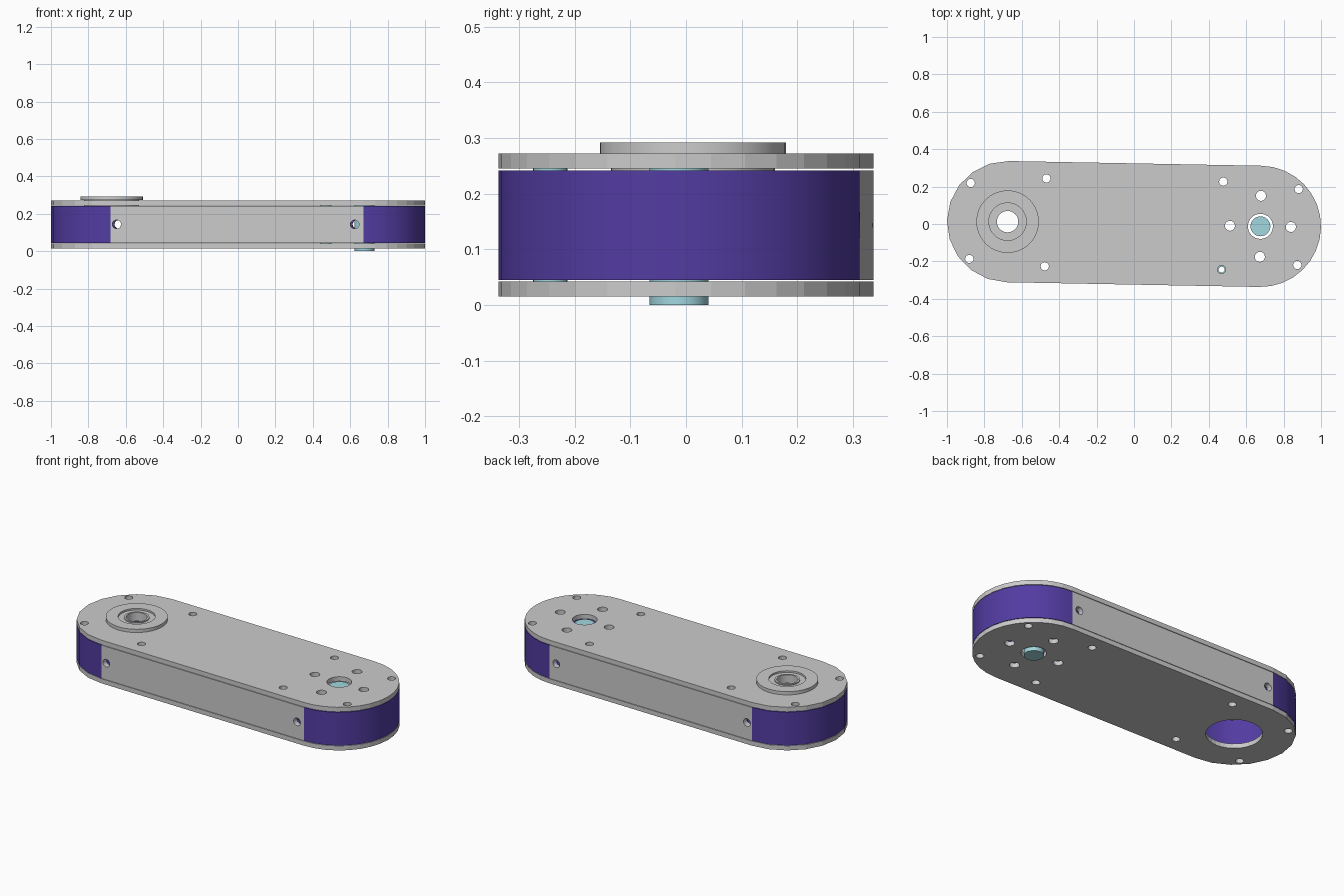
import bpy, bmesh
from math import pi, sin, cos
from mathutils import Matrix

if "Cube" in bpy.data.objects:
    bpy.data.objects.remove(bpy.data.objects["Cube"])

TILT = Matrix.Rotation(-0.0186, 4, 'Z')   # whole link is slightly turned
C, R = 0.676, 0.324                       # end centres and end radius
Z0, Z1 = 0.0445, 0.242                    # height range of the walls


def material(name, rgb):
    m = bpy.data.materials.new(name)
    m.diffuse_color = (*rgb, 1)
    m.use_nodes = True
    m.node_tree.nodes["Principled BSDF"].inputs["Base Color"].default_value = m.diffuse_color
    return m


PURPLE = material("purple", (0.085, 0.045, 0.36))
BLUE = material("light_blue", (0.36, 0.68, 0.74))


def finish(name, bm, mat=None, tilt=True):
    bmesh.ops.recalc_face_normals(bm, faces=bm.faces[:])
    if tilt:
        bm.transform(TILT)
    me = bpy.data.meshes.new(name)
    bm.to_mesh(me)
    bm.free()
    ob = bpy.data.objects.new(name, me)
    bpy.context.collection.objects.link(ob)
    if mat:
        me.materials.append(mat)
    return ob


def smooth(ob, angle=0.5):
    bpy.ops.object.select_all(action='DESELECT')
    ob.select_set(True)
    bpy.context.view_layer.objects.active = ob
    bpy.ops.object.shade_smooth_by_angle(angle=angle)


def prism(name, pts, z0, z1, mat=None):
    bm = bmesh.new()
    f = bm.faces.new([bm.verts.new((x, y, z0)) for x, y in pts])
    ext = bmesh.ops.extrude_face_region(bm, geom=[f])['geom']
    bmesh.ops.translate(bm, vec=(0, 0, z1 - z0),
                        verts=[v for v in ext if isinstance(v, bmesh.types.BMVert)])
    return finish(name, bm, mat)


def arc(cx, r, a0, a1, n):
    return [(cx + r * cos(a0 + (a1 - a0) * i / n), r * sin(a0 + (a1 - a0) * i / n))
            for i in range(n + 1)]


def lathe(name, cx, cy, profile, mat=None, n=48):
    # closed (radius, z) loop revolved about a vertical axis
    bm = bmesh.new()
    rings = [[bm.verts.new((cx + r * cos(2 * pi * i / n), cy + r * sin(2 * pi * i / n), z))
              for r, z in profile] for i in range(n)]
    k = len(profile)
    for i in range(n):
        a, b = rings[i], rings[(i + 1) % n]
        for j in range(k):
            bm.faces.new((a[j], b[j], b[(j + 1) % k], a[(j + 1) % k]))
    ob = finish(name, bm, mat)
    smooth(ob)
    return ob


def drill(ob, holes, sideways=False):
    # cut round holes (x, y, radius) with one cutter, then drop the cutter
    bm = bmesh.new()
    for x, y, r in holes:
        if sideways:
            m = Matrix.Translation((x, 0, y)) @ Matrix.Rotation(pi / 2, 4, 'X')
        else:
            m = Matrix.Translation((x, y, 0.14))
        bmesh.ops.create_cone(bm, cap_ends=True, segments=32 if r > 0.04 else 20,
                              radius1=r, radius2=r, depth=1.0, matrix=m)
    cutter = finish("cutter", bm)
    cutter.hide_render = True
    mod = ob.modifiers.new("drill", 'BOOLEAN')
    mod.operation, mod.solver, mod.object = 'DIFFERENCE', 'EXACT', cutter
    dg = bpy.context.evaluated_depsgraph_get()
    me = bpy.data.meshes.new_from_object(ob.evaluated_get(dg))
    ob.modifiers.clear()
    ob.data = me
    bpy.data.objects.remove(cutter)


# hole patterns
BOLTS = [(sx * x, sy * y, 0.022) for x, y in ((0.877, 0.203), (0.473, 0.235))
         for sx in (-1, 1) for sy in (-1, 1)]
FLANGE = [(C + 0.163 * cos(i * pi / 2), 0.163 * sin(i * pi / 2), 0.027) for i in range(4)]
SHAFT = [(C, 0, 0.067)]
SIDE = [(-0.643, 0.1435, 0.023), (0.63, 0.1435, 0.023)]

# top and bottom plates
outline = arc(C, R, -pi / 2, pi / 2, 16) + arc(-C, R, pi / 2, 3 * pi / 2, 10)
for name, z0, z1, big in (("bottom_plate", 0.015, 0.042, 0.15),
                          ("top_plate", 0.245, 0.272, 0.1475)):
    plate = prism(name, outline, z0, z1)
    drill(plate, BOLTS + FLANGE + SHAFT + [(-C, 0, big)])

# curved end blocks with tabs tucked behind the side panels
for name, s, n in (("right_end_block", 1, 16), ("left_end_block", -1, 10)):
    pts = (arc(C, R, -pi / 2, pi / 2, n)
           + [(C, 0.29), (0.59, 0.29), (0.59, 0.25)]
           + arc(C, 0.25, pi / 2, -pi / 2, n)
           + [(0.59, -0.25), (0.59, -0.29), (C, -0.29)])
    block = prism(name, [(s * x, y) for x, y in pts], Z0, Z1, PURPLE)
    drill(block, [b for b in BOLTS if abs(b[0]) > 0.8 and b[0] * s > 0])
    drill(block, [h for h in SIDE if h[0] * s > 0], sideways=True)
    smooth(block, 0.45)

# straight side panels
for name, s in (("back_panel", 1), ("front_panel", -1)):
    panel = prism(name, [(-C, s * 0.292), (C, s * 0.292), (C, s * R), (-C, s * R)], Z0, Z1)
    drill(panel, SIDE, sideways=True)

# flanged bearing with stepped top
lathe("bearing", -C, 0, [(0.057, 0.238), (0.147, 0.238), (0.147, 0.2725), (0.167, 0.2725),
                         (0.167, 0.292), (0.1, 0.292), (0.1, 0.282), (0.068, 0.282),
                         (0.068, 0.288), (0.057, 0.288)])

# drive shaft
bm = bmesh.new()
bmesh.ops.create_cone(bm, cap_ends=True, segments=40, radius1=0.053, radius2=0.053,
                      depth=0.25, matrix=Matrix.Translation((C, 0, 0.125)))
smooth(finish("shaft", bm, BLUE))

# single spacer tube
lathe("spacer", 0.473, -0.235, [(0.016, 0.042), (0.031, 0.042), (0.031, 0.245),
                                (0.016, 0.245)], BLUE, 24)
